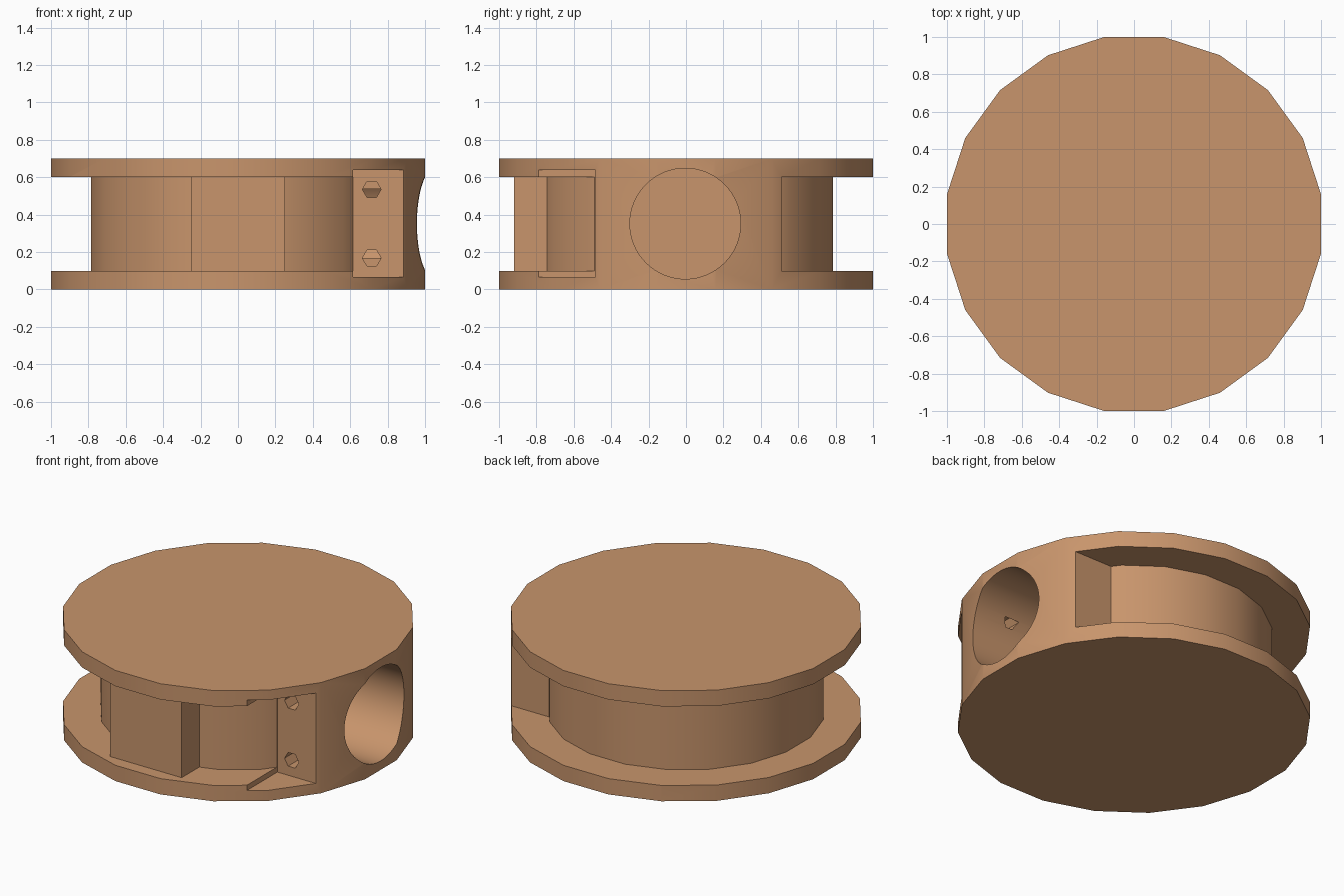
import bpy, bmesh
from math import radians, cos, pi
from mathutils import Matrix

if "Cube" in bpy.data.objects:
    bpy.data.objects.remove(bpy.data.objects["Cube"])


def add_object(name, bm):
    mesh = bpy.data.meshes.new(name)
    bm.to_mesh(mesh)
    bm.free()
    ob = bpy.data.objects.new(name, mesh)
    bpy.context.collection.objects.link(ob)
    return ob


def prism(name, sides, radius, depth, loc, axis='Z', spin=0):
    """Regular prism of given length, centred on loc along an axis."""
    turn = {'Z': Matrix(), 'X': Matrix.Rotation(pi / 2, 4, 'Y'),
            'Y': Matrix.Rotation(pi / 2, 4, 'X')}[axis]
    bm = bmesh.new()
    bmesh.ops.create_cone(bm, cap_ends=True, segments=sides, radius1=radius,
                          radius2=radius, depth=depth,
                          matrix=Matrix.Translation(loc) @ turn
                          @ Matrix.Rotation(radians(spin), 4, 'Z'))
    return add_object(name, bm)


def box(name, x0, x1, y0, y1, z0, z1):
    bm = bmesh.new()
    m = (Matrix.Translation(((x0 + x1) / 2, (y0 + y1) / 2, (z0 + z1) / 2))
         @ Matrix.Diagonal((x1 - x0, y1 - y0, z1 - z0, 1)))
    bmesh.ops.create_cube(bm, size=1, matrix=m)
    return add_object(name, bm)


def cut(target, cutter):
    """Subtract the cutter from the target and remove the cutter."""
    cutter.hide_render = True
    mod = target.modifiers.new("cut", 'BOOLEAN')
    mod.operation = 'DIFFERENCE'
    mod.solver = 'EXACT'
    mod.object = cutter
    bpy.context.view_layer.objects.active = target
    bpy.ops.object.modifier_apply(modifier=mod.name)
    bpy.data.objects.remove(cutter, do_unlink=True)


C = cos(pi / 20)  # apothem to corner radius for 20 sides

# Solid 20-sided disc
body = prism("spool_body", 20, 1 / C, 0.70, (0, 0, 0.35), spin=9)

# Groove between the flanges, leaving core, right-hand housing and front block
groove = prism("groove_cutter", 20, 1.5, 0.50, (0, 0, 0.35), spin=9)
cut(groove, prism("core_keep", 20, 0.785 / C, 1, (0, 0, 0.35), spin=9))
cut(groove, box("housing_keep", 0.4, 2, -0.485, 0.51, -0.2, 0.9))
cut(groove, box("block_keep", -0.25, 0.25, -0.92, -0.5, -0.2, 0.9))
cut(body, groove)

# Rectangular recess at the front of the housing
cut(body, box("recess_cutter", 0.615, 1.5, -1.5, -0.485, 0.067, 0.638))

# Large round socket in the right side
cut(body, prism("socket_cutter", 64, 0.296, 1.4, (0.8, -0.004, 0.352), axis='X'))

# Two hexagonal screw holes in the recess wall
for z in (0.168, 0.535):
    cut(body, prism("screw_cutter", 6, 0.05, 0.50, (0.715, -0.485, z),
                    axis='Y', spin=90))

# Finish
mat = bpy.data.materials.new("tan")
mat.diffuse_color = (0.58, 0.30, 0.15, 1)
mat.use_nodes = True
mat.node_tree.nodes["Principled BSDF"].inputs["Base Color"].default_value = mat.diffuse_color
body.data.materials.clear()
body.data.materials.append(mat)
bpy.ops.object.select_all(action='DESELECT')
body.select_set(True)
bpy.context.view_layer.objects.active = body
bpy.ops.object.shade_smooth_by_angle(angle=radians(30))
